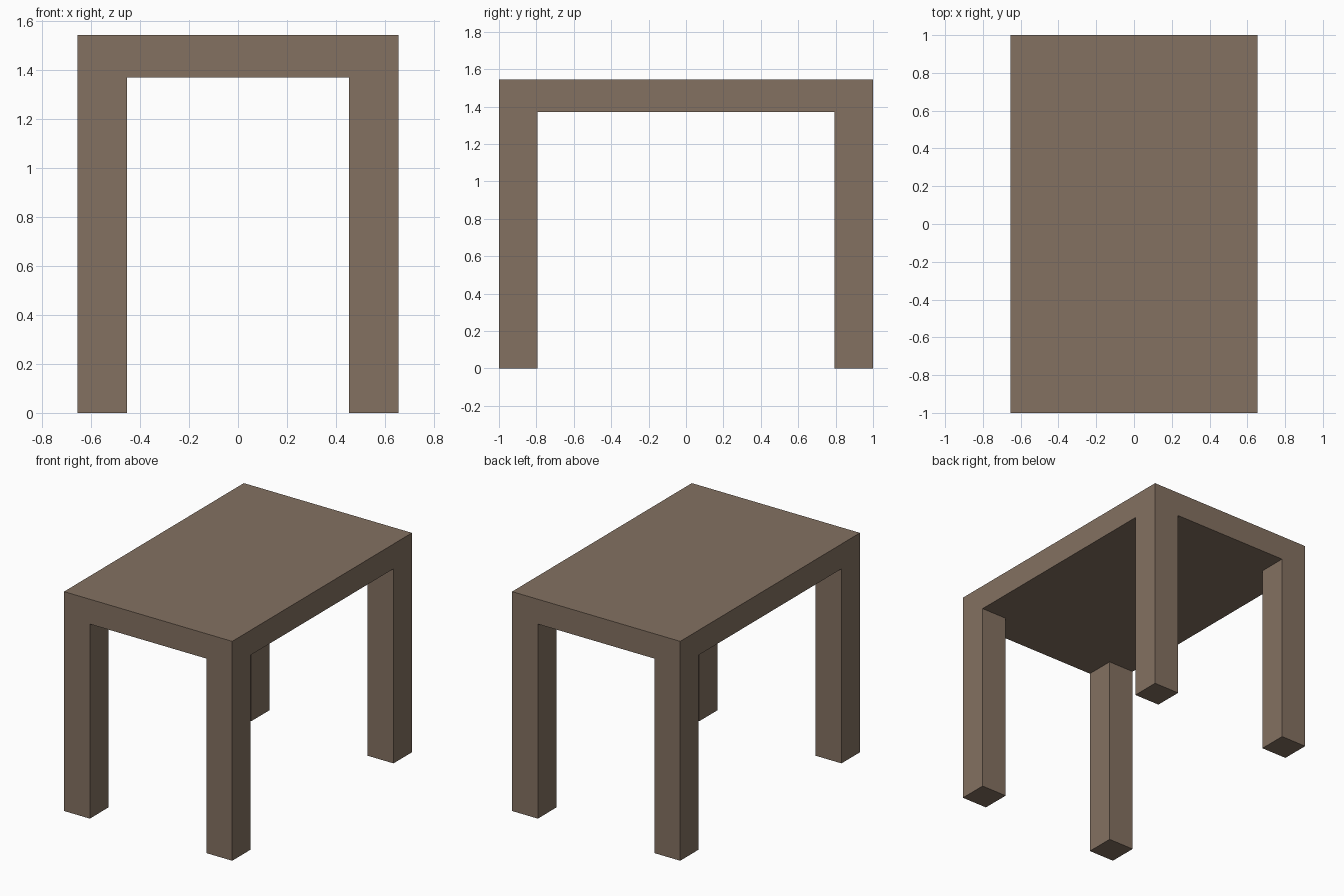
import bpy
import bmesh
from mathutils import Vector

if "Cube" in bpy.data.objects:
    bpy.data.objects.remove(bpy.data.objects["Cube"])

HALF_X, HALF_Y = 0.655, 1.0      # table top half sizes
INNER_X, INNER_Y = 0.454, 0.795  # inner faces of the legs
TOP, UNDER = 1.545, 1.37         # top surface and underside heights

wood = bpy.data.materials.new("brown wood")
wood.diffuse_color = (0.23, 0.165, 0.12, 1.0)
wood.use_nodes = True
wood.node_tree.nodes["Principled BSDF"].inputs["Base Color"].default_value = wood.diffuse_color

bm = bmesh.new()

# Table top: a slab with cuts along the inner faces of the legs
bmesh.ops.create_cube(bm, size=1.0)
for v in bm.verts:
    v.co = Vector((v.co.x * 2 * HALF_X, v.co.y * 2 * HALF_Y,
                   TOP if v.co.z > 0 else UNDER))
for axis, offset in ((Vector((1, 0, 0)), INNER_X), (Vector((0, 1, 0)), INNER_Y)):
    for side in (-1, 1):
        bmesh.ops.bisect_plane(bm, geom=bm.verts[:] + bm.edges[:] + bm.faces[:],
                               plane_co=axis * offset * side, plane_no=axis)

# Legs: pull the four corner faces of the underside down to the floor
bm.normal_update()
corners = []
for f in bm.faces:
    c = f.calc_center_median()
    if f.normal.z < -0.9 and abs(c.x) > INNER_X and abs(c.y) > INNER_Y:
        corners.append(f)
for f in corners:
    leg = bmesh.ops.extrude_discrete_faces(bm, faces=[f])["faces"][0]
    for v in leg.verts:
        v.co.z = 0.0

bmesh.ops.remove_doubles(bm, verts=bm.verts[:], dist=1e-5)
bmesh.ops.recalc_face_normals(bm, faces=bm.faces[:])

mesh = bpy.data.meshes.new("table")
bm.to_mesh(mesh)
bm.free()
mesh.materials.append(wood)
table = bpy.data.objects.new("table", mesh)
bpy.context.collection.objects.link(table)
